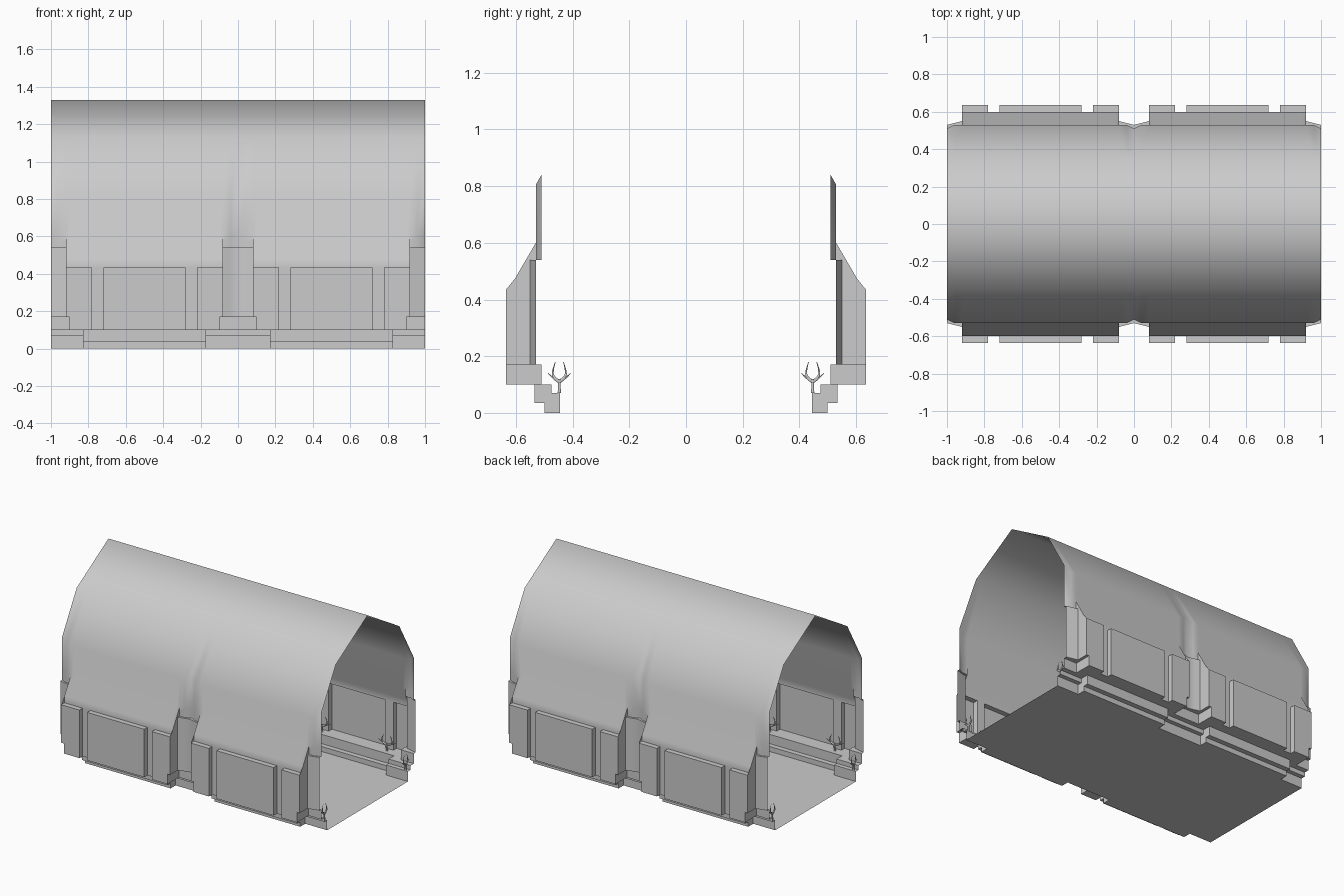
import bpy, bmesh, math

if "Cube" in bpy.data.objects:
    bpy.data.objects.remove(bpy.data.objects["Cube"])

# Half cross-section, from floor centre out and up to the vault ridge
KERB_PIER = (0.445, 0.07, 0.475)
KERB_BAY = (0.50, 0.035, 0.535)

def section(kerb, base, wall, wall_top, ledge, ledge_top, upper):
    y1, z1, y2 = kerb
    spring = 1.12 - (upper - 0.35) * 1.75      # wall meets the vault plane
    return [(0, 0), (y1, 0), (y1, z1), (y2, z1), (y2, 0.10), (base, 0.10),
            (base, 0.17), (wall, 0.17), (wall, wall_top), (ledge, wall_top),
            (ledge, ledge_top), (upper, 0.60), (upper, spring),
            (0.35, 1.12), (0, 1.33)]

def pier(wall, upper):
    return section(KERB_PIER, 0.51, wall, 0.54, upper, 0.57, upper)

def bay(kerb, base, depth):
    return section(kerb, base, depth, 0.435, 0.60, 0.48, 0.53)

# Stations along half a bay; repeated x values give square steps
half = [
    (0.00, pier(0.53, 0.51)),
    (0.04, pier(0.54, 0.53)),
    (0.08, pier(0.55, 0.53)),
    (0.08, bay(KERB_PIER, 0.51, 0.635)),
    (0.10, bay(KERB_PIER, 0.51, 0.635)),
    (0.10, bay(KERB_PIER, 0.635, 0.635)),
    (0.17, bay(KERB_PIER, 0.635, 0.635)),
    (0.17, bay(KERB_BAY, 0.635, 0.635)),
    (0.22, bay(KERB_BAY, 0.635, 0.635)),
    (0.22, bay(KERB_BAY, 0.60, 0.60)),
    (0.28, bay(KERB_BAY, 0.60, 0.60)),
    (0.28, bay(KERB_BAY, 0.635, 0.635)),
]
one_bay = half + [(1 - x, p) for x, p in reversed(half)]
stations = [(x - 1, p) for x, p in one_bay] + one_bay[1:]

# Vaulted corridor shell
bm = bmesh.new()
rows = [[bm.verts.new((x, -y, z)) for y, z in p] for x, p in stations]
for a, b in zip(rows, rows[1:]):
    for i in range(len(a) - 1):
        bm.faces.new((a[i], b[i], b[i + 1], a[i + 1]))
bmesh.ops.remove_doubles(bm, verts=bm.verts, dist=1e-4)
bmesh.ops.dissolve_degenerate(bm, edges=bm.edges, dist=1e-4)
bmesh.ops.recalc_face_normals(bm, faces=bm.faces)
mesh = bpy.data.meshes.new("corridor_shell")
bm.to_mesh(mesh)
bm.free()
shell = bpy.data.objects.new("corridor_shell", mesh)
bpy.context.collection.objects.link(shell)
mirror = shell.modifiers.new("Mirror", 'MIRROR')
mirror.use_axis = (False, True, False)
mirror.use_clip = True
bpy.context.view_layer.objects.active = shell
shell.select_set(True)
bpy.ops.object.shade_smooth_by_angle(angle=math.radians(60))

# Small horned sconces: tapered prongs swept along curves
def sconce(name, x, y, z, along_x, size):
    curve = bpy.data.curves.new(name, 'CURVE')
    curve.dimensions = '3D'
    curve.bevel_depth = 0.007
    curve.bevel_resolution = 1
    curve.resolution_u = 4
    prongs = [[(0, 0), (0, 0.025), (0, 0.05)]]
    for s in (-1, 1):
        prongs.append([(0, 0.04), (s * 0.022, 0.055), (s * 0.024, 0.08), (s * 0.014, 0.11)])
        prongs.append([(0, 0.04), (s * 0.02, 0.05), (s * 0.04, 0.07)])
    for pts in prongs:
        sp = curve.splines.new('NURBS')
        sp.points.add(len(pts) - 1)
        for i, (u, h) in enumerate(pts):
            du = u * size
            sp.points[i].co = (du if along_x else 0, 0 if along_x else du, h, 1)
            sp.points[i].radius = 1 - 0.85 * i / (len(pts) - 1) if u or h < 0.045 else 1
        sp.order_u = 3
        sp.use_endpoint_u = True
    ob = bpy.data.objects.new(name, curve)
    ob.location = (x, y, z)
    bpy.context.collection.objects.link(ob)

for side in (-1, 1):
    for x in (-0.98, -0.02, 0.02, 0.98):
        sconce("pier_sconce", x, side * 0.447, 0.07, False, 1.0)
    for x in (-0.75, -0.25, 0.25, 0.75):
        sconce("wall_sconce", x, side * 0.57, 0.10, True, 1.7)
